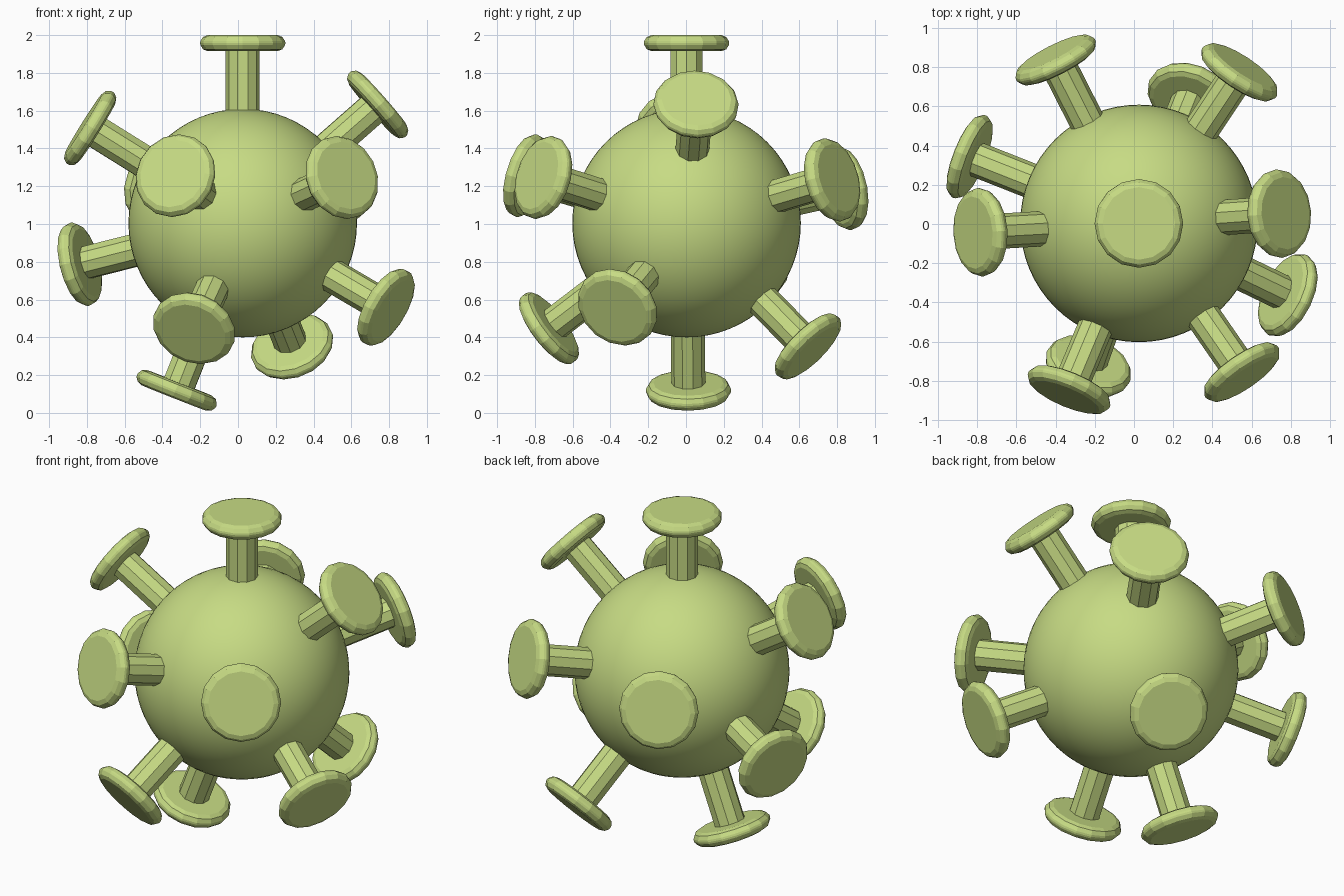
import bpy, bmesh, math
from mathutils import Vector

if "Cube" in bpy.data.objects:
    bpy.data.objects.remove(bpy.data.objects["Cube"])

CENTER = Vector((0.025, 0.003, 1.005))
RADIUS = 0.605

green = bpy.data.materials.new("light_green")
green.diffuse_color = (0.57, 0.71, 0.23, 1)
green.use_nodes = True
green.node_tree.nodes["Principled BSDF"].inputs["Base Color"].default_value = green.diffuse_color

# Round body
bpy.ops.mesh.primitive_uv_sphere_add(segments=64, ring_count=32, radius=RADIUS, location=CENTER)
body = bpy.context.object
body.name = "body"
body.data.materials.append(green)
bpy.ops.object.shade_smooth()


def lathe(name, profile, sides):
    """Flat-shaded turned mesh from (radius, height) points, capped at both ends."""
    bm = bmesh.new()
    rings = []
    for r, h in profile:
        rings.append([bm.verts.new((r * math.cos(2 * math.pi * i / sides),
                                    r * math.sin(2 * math.pi * i / sides), h))
                      for i in range(sides)])
    for a, b in zip(rings, rings[1:]):
        for i in range(sides):
            j = (i + 1) % sides
            bm.faces.new((a[i], a[j], b[j], b[i]))
    bm.faces.new(rings[0][::-1])
    bm.faces.new(rings[-1])
    mesh = bpy.data.meshes.new(name)
    bm.to_mesh(mesh)
    bm.free()
    mesh.materials.append(green)
    return mesh


# Spike parts, measured outward from the body centre
stem_mesh = lathe("stem", [(0.09, 0.55), (0.09, 0.93)], 10)
cap_mesh = lathe("cap", [(0.185, 0.910), (0.210, 0.920), (0.224, 0.942), (0.226, 0.953),
                         (0.224, 0.964), (0.210, 0.985), (0.185, 0.995)], 16)

# Directions of the twelve spikes
directions = [
    (0, 0, 1), (0.717, 0.05, 0.63), (-0.81, -0.045, 0.505),
    (-0.355, -0.845, 0.25), (0.533, -0.77, 0.245), (0.515, 0.775, 0.23),
    (-0.425, 0.835, 0.185), (-0.85, 0.335, -0.215), (0.758, -0.365, -0.445),
    (-0.258, -0.73, -0.558), (0.258, 0.635, -0.645), (-0.35, 0.01, -0.887),
]
for n, d in enumerate(directions, 1):
    turn = Vector(d).to_track_quat('Z', 'Y')
    for part, mesh in (("stem", stem_mesh), ("cap", cap_mesh)):
        ob = bpy.data.objects.new(f"spike_{part}_{n}", mesh)
        ob.location = CENTER
        ob.rotation_mode = 'QUATERNION'
        ob.rotation_quaternion = turn
        bpy.context.collection.objects.link(ob)
